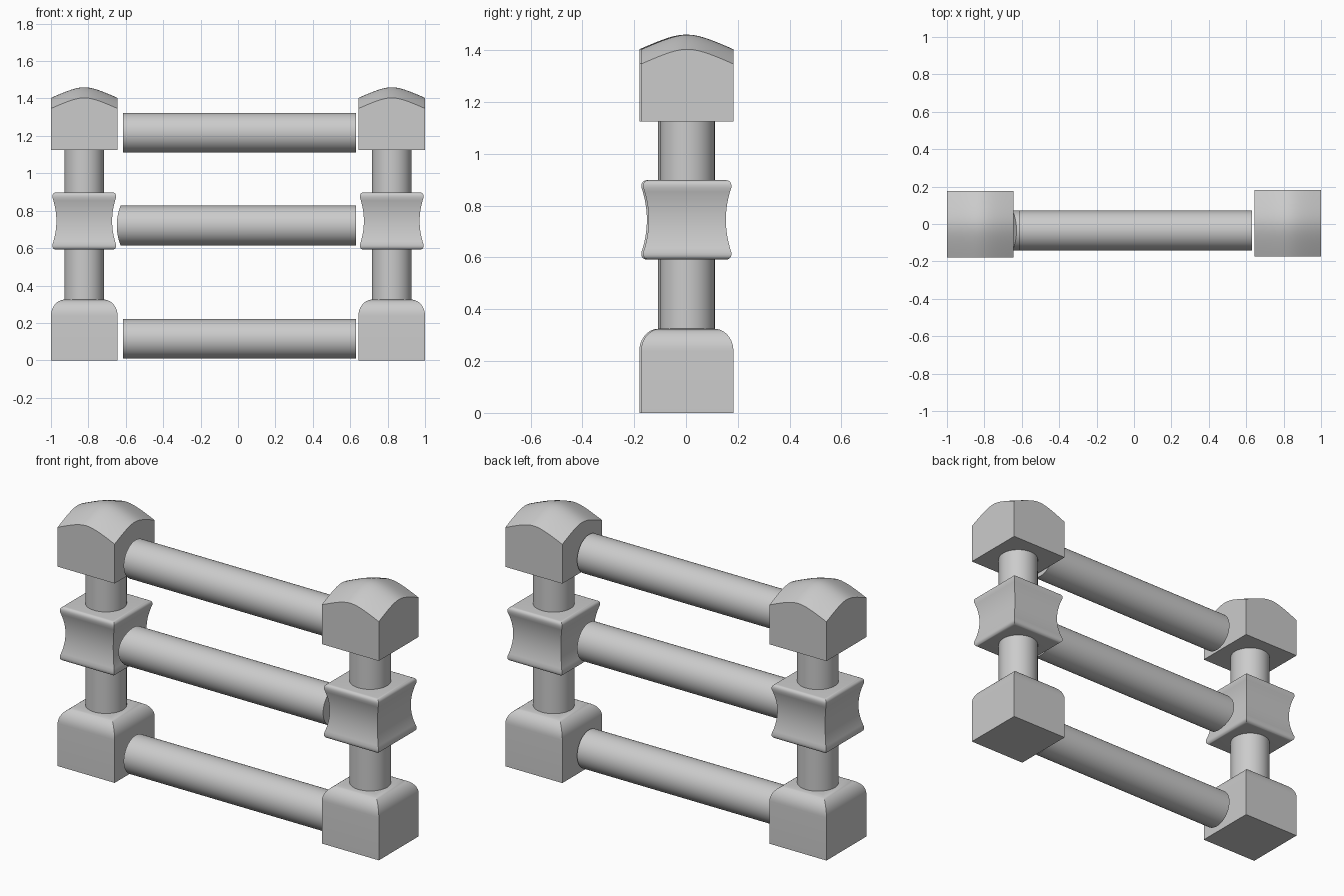
import bpy, bmesh, math

if "Cube" in bpy.data.objects:
    bpy.data.objects.remove(bpy.data.objects["Cube"])

POST_X = 0.822
POST_Y = {"left": -0.002, "right": 0.005}
HALF = 0.178
RAIL_R = 0.106


def finish(name, bm, location):
    bmesh.ops.recalc_face_normals(bm, faces=bm.faces)
    mesh = bpy.data.meshes.new(name)
    bm.to_mesh(mesh)
    bm.free()
    obj = bpy.data.objects.new(name, mesh)
    bpy.context.collection.objects.link(obj)
    obj.location = location
    bpy.ops.object.select_all(action='DESELECT')
    obj.select_set(True)
    bpy.context.view_layer.objects.active = obj
    bpy.ops.object.shade_smooth_by_angle(angle=math.radians(30))
    return obj


def square_loft(name, profile, location):
    """Stack square rings given as (half width, z) and cap both ends."""
    bm = bmesh.new()
    rings = [[bm.verts.new((sx * w, sy * w, z))
              for sx, sy in ((-1, -1), (1, -1), (1, 1), (-1, 1))] for w, z in profile]
    for a, b in zip(rings, rings[1:]):
        for i in range(4):
            j = (i + 1) % 4
            bm.faces.new((a[i], a[j], b[j], b[i]))
    bm.faces.new(rings[0])
    bm.faces.new(rings[-1])
    return finish(name, bm, location)


def arc(cx, cz, rx, rz, start, end, n):
    angles = [math.radians(start + (end - start) * i / n) for i in range(n + 1)]
    return [(cx + rx * math.cos(a), cz + rz * math.sin(a)) for a in angles]


def crown(t):
    """Drop of the cap surface away from its centre: round middle, straight slopes."""
    k = 0.075
    return 0.4 * (math.sqrt(t * t + k * k) - k) * 1.2


def cap_block(name, location, n=16):
    """Block with a doubly crowned top."""
    bm = bmesh.new()
    bmesh.ops.create_grid(bm, x_segments=n, y_segments=n, size=HALF)
    border = [e for e in bm.edges if e.is_boundary]
    for v in bm.verts:
        v.co.z = 1.46 - crown(v.co.x) - crown(v.co.y)
    new = bmesh.ops.extrude_edge_only(bm, edges=border)["geom"]
    for v in new:
        if isinstance(v, bmesh.types.BMVert):
            v.co.z = 1.125
    bottom = [e for e in new if isinstance(e, bmesh.types.BMEdge) and e.is_boundary]
    bmesh.ops.contextual_create(bm, geom=bottom)
    return finish(name, bm, location)


def rail(name, z, left, bulge=0.0, n=48):
    """Round rail along x; its left end can bulge to follow the waisted block."""
    bm = bmesh.new()
    rings = []
    for end in (0, 1):
        ring = []
        for i in range(n):
            a = 2 * math.pi * i / n
            c = math.cos(a)
            x = 0.63 if end else left + bulge * c * c
            ring.append(bm.verts.new((x, RAIL_R * math.sin(a), RAIL_R * c)))
        rings.append(ring)
    for i in range(n):
        j = (i + 1) % n
        bm.faces.new((rings[0][i], rings[0][j], rings[1][j], rings[1][i]))
    for ring in rings:
        for i in range(n // 2):
            ids = dict.fromkeys((i, i + 1, n - i - 1, (n - i) % n))
            bm.faces.new([ring[k] for k in ids])
    return finish(name, bm, (0, -0.035, z))


# Profiles of the rounded base and the waisted middle block
base_profile = [(HALF, 0)] + arc(HALF - 0.075, 0.24, 0.075, 0.085, 0, 90, 10)
waist = [(0.149 + 0.021 * abs(t) ** 2, 0.745 + 0.125 * t)
         for t in [i / 8 for i in range(-8, 9)]]
collar_profile = (arc(0.15, 0.61, 0.02, 0.018, -90, 0, 5) + waist
                  + arc(0.15, 0.88, 0.02, 0.018, 0, 90, 5))

# Two posts
for side, sx in (("left", -1), ("right", 1)):
    loc = (sx * POST_X, POST_Y[side], 0)
    square_loft(side + "_base_block", base_profile, loc)
    square_loft(side + "_middle_block", collar_profile, loc)
    cap_block(side + "_cap_block", loc)
    bm = bmesh.new()
    bmesh.ops.create_cone(bm, cap_ends=True, segments=48, radius1=0.106,
                          radius2=0.106, depth=0.86)
    finish(side + "_post_shaft", bm, (loc[0], loc[1], 0.73))

# Three rails between the posts
rail("top_rail", 1.217, -0.615)
rail("middle_rail", 0.721, -0.648, 0.02)
rail("bottom_rail", 0.115, -0.615)
